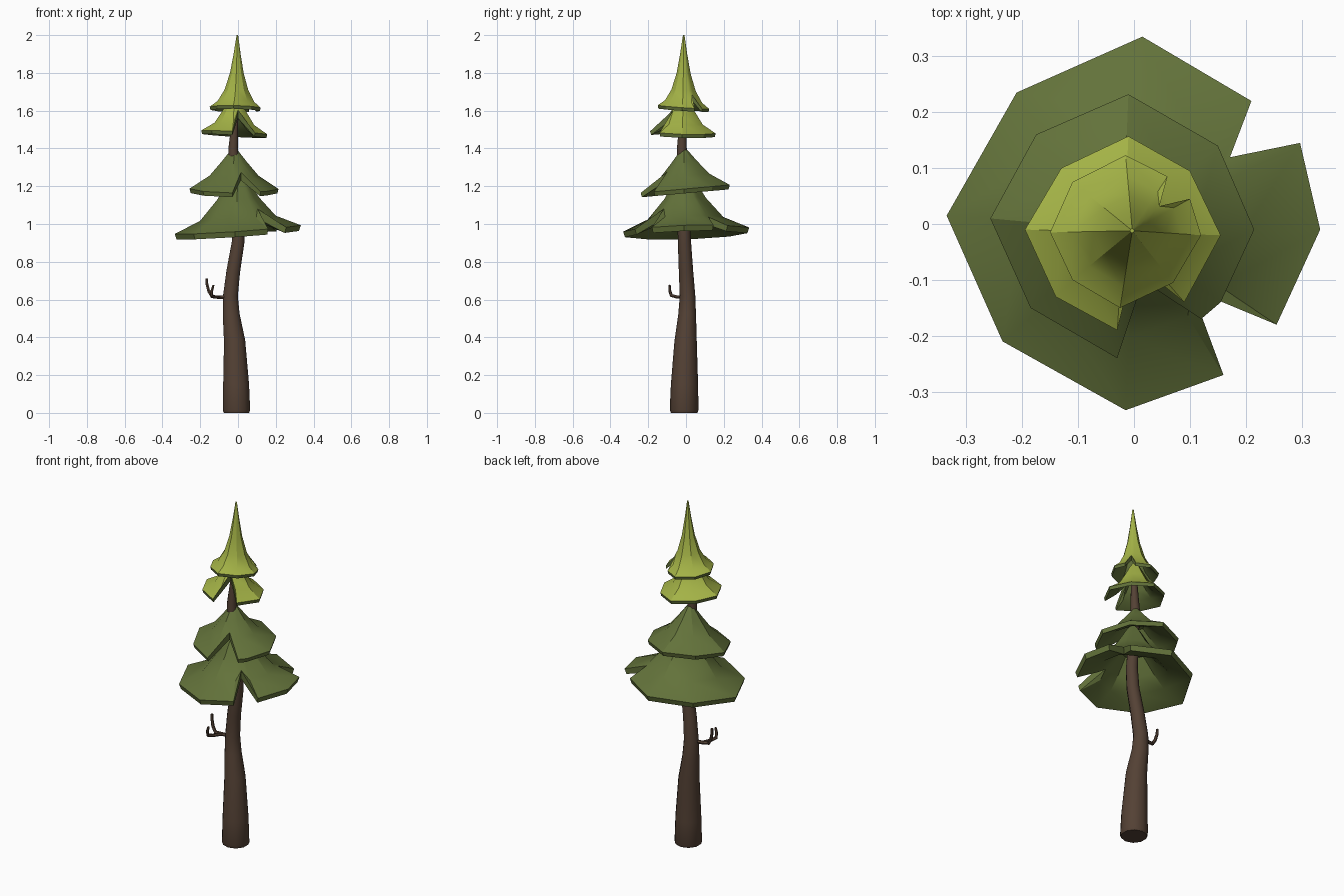
import bpy, bmesh, math
from mathutils import Vector

if "Cube" in bpy.data.objects:
    bpy.data.objects.remove(bpy.data.objects["Cube"])


def material(name, rgb):
    m = bpy.data.materials.new(name)
    m.diffuse_color = (*rgb, 1)
    m.use_nodes = True
    m.node_tree.nodes["Principled BSDF"].inputs["Base Color"].default_value = m.diffuse_color
    return m


BARK = material("brown bark", (0.088, 0.053, 0.035))
DARK = material("dark green needles", (0.125, 0.170, 0.043))
LIME = material("lime green needles", (0.37, 0.45, 0.062))


def finish(bm, name, mats, angle):
    bmesh.ops.remove_doubles(bm, verts=bm.verts, dist=1e-5)
    bmesh.ops.recalc_face_normals(bm, faces=bm.faces)
    me = bpy.data.meshes.new(name)
    bm.to_mesh(me)
    bm.free()
    ob = bpy.data.objects.new(name, me)
    bpy.context.collection.objects.link(ob)
    for m in mats:
        me.materials.append(m)
    bpy.ops.object.select_all(action='DESELECT')
    bpy.context.view_layer.objects.active = ob
    ob.select_set(True)
    bpy.ops.object.shade_smooth_by_angle(angle=math.radians(angle))
    return ob


def skin(bm, rings, mat_of_band):
    """Bridge closed rings of vertices and cap both ends."""
    n = len(rings[0])
    for i in range(len(rings) - 1):
        for k in range(n):
            a, b = rings[i], rings[i + 1]
            j = (k + 1) % n
            f = bm.faces.new((a[k], a[j], b[j], b[k]))
            f.material_index = mat_of_band(i)
    bm.faces.new(rings[0]).material_index = mat_of_band(0)
    bm.faces.new(rings[-1]).material_index = mat_of_band(len(rings) - 2)


def tube(name, path, sides):
    """Round tapering limb along (x, y, z, radius) points."""
    bm = bmesh.new()
    pts = [Vector(p[:3]) for p in path]
    rings = []
    for i, p in enumerate(pts):
        lo, hi = (max(i - 1, 0), min(i + 1, len(pts) - 1))
        q = Vector((0, 0, 1)).rotation_difference(pts[hi] - pts[lo])
        ring = []
        for k in range(sides):
            t = math.tau * (k + 0.5) / sides
            v = Vector((math.cos(t), math.sin(t), 0)) * path[i][3]
            ring.append(bm.verts.new(p + q @ v))
        rings.append(ring)
    skin(bm, rings, lambda i: 0)
    return finish(bm, name, [BARK], 40)


def canopy(name, axis, z0, tilt, thick, corners, profile, mats):
    """Thick faceted cone; corners are (x, y, reach), reach < 1 cuts a notch."""
    bm = bmesh.new()
    c = Vector(axis)

    def height(s):
        for (s1, h1), (s2, h2) in zip(profile, profile[1:]):
            if s >= s2:
                t = min(max((s1 - s) / (s1 - s2), 0), 1)
                return h1 + (h2 - h1) * t
        return profile[-1][1]

    def ring(s, drop, gain):
        out = []
        for x, y, reach in corners:
            f = min(s, reach * (0.97 if drop and reach < 1 else 1))
            p = c + (Vector((x, y)) - c) * f
            slope = (tilt[0] * (x - c.x) + tilt[1] * (y - c.y)) * f
            out.append(bm.verts.new((p.x, p.y, z0 + slope + height(f) * gain - drop)))
        return out

    rings = [ring(s, 0, 1) for s, h in reversed(profile)]
    top = len(rings) - 1
    rings += [ring(s, thick, 0.8) for s in (0.97, 0.6, 0.4, 0.2)]
    skin(bm, rings, lambda i: 0 if i < top else len(mats) - 1)
    return finish(bm, name, mats, 30)


# Bent trunk
tube("trunk", [(-0.008, -0.01, 0, 0.070), (-0.008, -0.01, 0.015, 0.076),
               (-0.01, -0.008, 0.15, 0.072), (-0.018, -0.002, 0.38, 0.059),
               (-0.036, 0.006, 0.52, 0.047), (-0.040, 0.008, 0.62, 0.041),
               (-0.025, 0.0, 0.75, 0.038), (0.0, -0.008, 0.90, 0.035),
               (0.005, -0.012, 1.02, 0.033), (-0.012, -0.018, 1.2, 0.029),
               (-0.026, -0.022, 1.4, 0.026), (-0.012, -0.015, 1.6, 0.015)], 10)

# Dead branch with two twigs
tube("branch", [(-0.05, 0.0, 0.612, 0.011), (-0.10, -0.005, 0.612, 0.010),
                (-0.138, -0.012, 0.616, 0.010), (-0.155, -0.010, 0.645, 0.009),
                (-0.164, -0.006, 0.68, 0.008), (-0.166, -0.004, 0.712, 0.007)], 6)
tube("twig", [(-0.10, -0.008, 0.612, 0.008), (-0.125, -0.05, 0.614, 0.009),
              (-0.140, -0.078, 0.622, 0.009), (-0.138, -0.086, 0.648, 0.008),
              (-0.130, -0.087, 0.677, 0.006)], 6)

# Four needle layers, bottom to top
canopy("lowest_needles", (0, -0.008), 0.97, (0.07, 0.03), 0.033,
       [(0.333, -0.01, 1), (0.297, 0.145, 1), (0.26, 0.185, 0.66), (0.21, 0.22, 1),
        (0.015, 0.335, 1), (-0.21, 0.235, 1), (-0.335, 0.015, 1), (-0.235, -0.21, 1),
        (-0.015, -0.333, 1), (0.16, -0.27, 1), (0.215, -0.235, 0.48), (0.255, -0.18, 1)],
       [(1, 0), (0.6, 0.06), (0.33, 0.165), (0.14, 0.27), (0.05, 0.31)], [DARK])

canopy("second_needles", (-0.02, -0.012), 1.185, (0.0, 0.09), 0.027,
       [(0.215, -0.01, 1), (0.15, 0.14, 1), (-0.01, 0.232, 1), (-0.175, 0.16, 1),
        (-0.257, 0.01, 1), (-0.185, -0.15, 1), (-0.03, -0.24, 1), (0.06, -0.21, 0.45),
        (0.12, -0.17, 1), (0.155, -0.14, 1)],
       [(1, 0), (0.55, 0.07), (0.28, 0.145), (0.08, 0.205)], [DARK])

canopy("third_needles", (-0.018, -0.015), 1.485, (-0.06, -0.03), 0.022,
       [(0.155, -0.02, 1), (0.1, 0.095, 1), (-0.01, 0.157, 1), (-0.13, 0.1, 1),
        (-0.195, -0.01, 1), (-0.14, -0.13, 1), (-0.03, -0.19, 1), (0.035, -0.17, 0.34),
        (0.09, -0.14, 1)],
       [(1, 0), (0.6, 0.045), (0.4, 0.1), (0.2, 0.16), (0.08, 0.19)], [LIME, DARK])

canopy("top_needles", (-0.003, -0.012), 1.618, (-0.02, -0.07), 0.02,
       [(0.12, -0.02, 1), (0.1, 0.045, 1), (0.085, 0.068, 0.55), (0.06, 0.085, 1),
        (-0.015, 0.123, 1), (-0.11, 0.075, 1), (-0.15, -0.015, 1), (-0.11, -0.1, 1),
        (-0.025, -0.15, 1), (0.07, -0.105, 1)],
       [(1, 0), (0.72, 0.03), (0.47, 0.09), (0.27, 0.18), (0.14, 0.28), (0.03, 0.382)],
       [LIME, DARK])
